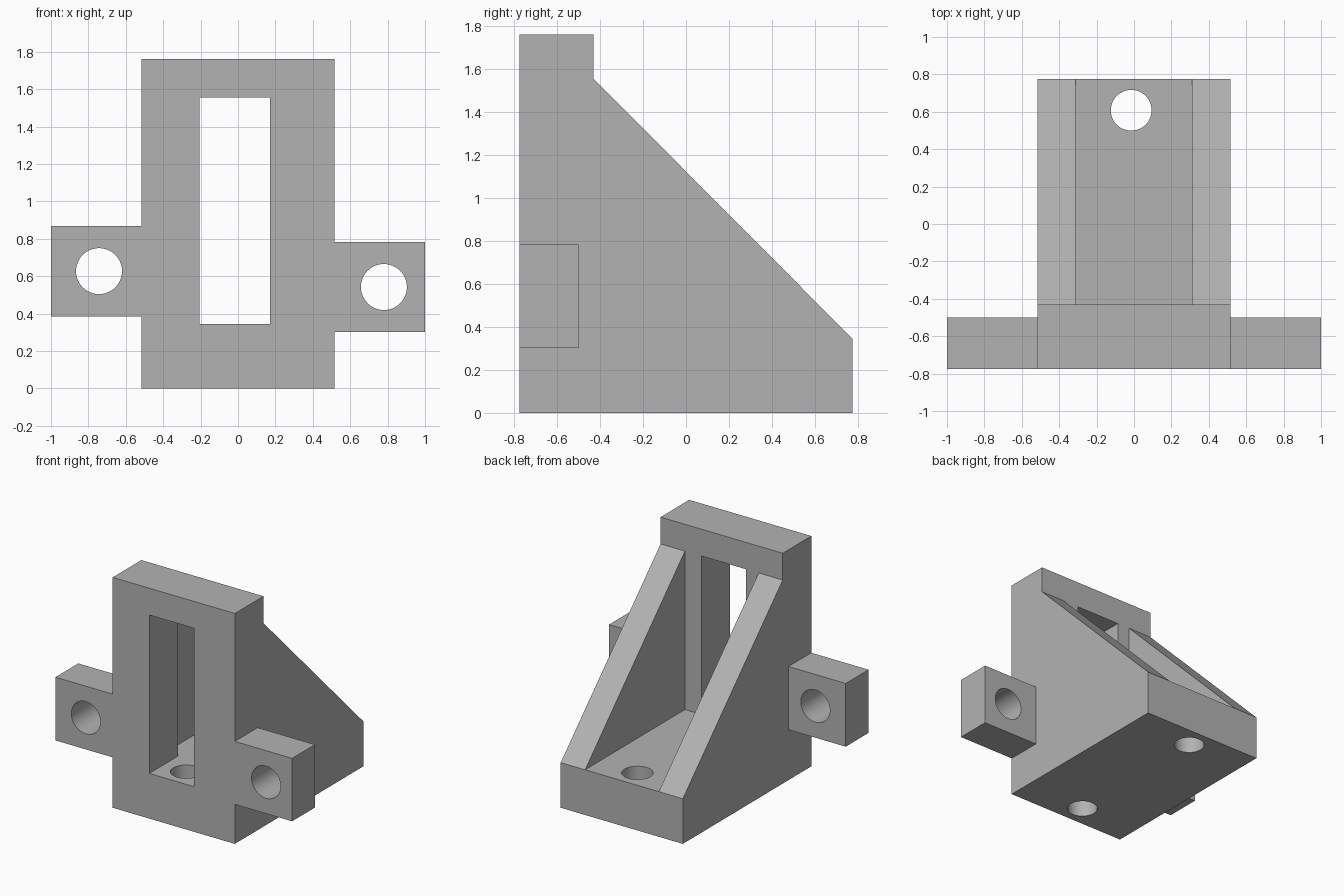
import bpy
import bmesh
from mathutils import Matrix, Vector

cube = bpy.data.objects.get("Cube")
if cube:
    bpy.data.objects.remove(cube, do_unlink=True)

grey = bpy.data.materials.new("plain grey")
grey.use_nodes = True
colour = (0.45, 0.45, 0.45, 1)
grey.diffuse_color = colour
grey.node_tree.nodes["Principled BSDF"].inputs["Base Color"].default_value = colour


def finish(name, bm):
    bmesh.ops.recalc_face_normals(bm, faces=bm.faces)
    mesh = bpy.data.meshes.new(name)
    bm.to_mesh(mesh)
    bm.free()
    mesh.materials.append(grey)
    obj = bpy.data.objects.new(name, mesh)
    bpy.context.collection.objects.link(obj)
    return obj


def box(name, low, high):
    low, high = Vector(low), Vector(high)
    bm = bmesh.new()
    bmesh.ops.create_cube(bm, size=1)
    bmesh.ops.scale(bm, vec=high - low, verts=bm.verts)
    bmesh.ops.translate(bm, vec=(low + high) / 2, verts=bm.verts)
    return finish(name, bm)


def drill(name, centre, radius, depth, axis):
    bm = bmesh.new()
    bmesh.ops.create_cone(bm, cap_ends=True, segments=48, radius1=radius,
                          radius2=radius, depth=depth)
    turn = Vector((0, 0, 1)).rotation_difference(Vector(axis)).to_matrix().to_4x4()
    bmesh.ops.transform(bm, matrix=Matrix.Translation(centre) @ turn, verts=bm.verts)
    return finish(name, bm)


def cut(target, cutters):
    bpy.context.view_layer.objects.active = target
    for cutter in cutters:
        mod = target.modifiers.new(cutter.name, "BOOLEAN")
        mod.operation = "DIFFERENCE"
        mod.solver = "EXACT"
        mod.object = cutter
        bpy.ops.object.modifier_apply(modifier=mod.name)
        bpy.data.objects.remove(cutter, do_unlink=True)


def smooth_holes(obj):
    bpy.ops.object.select_all(action="DESELECT")
    obj.select_set(True)
    bpy.context.view_layer.objects.active = obj
    bpy.ops.object.shade_smooth_by_angle(angle=0.5)


half = 0.516
front, wall_back, back = -0.775, -0.43, 0.775
floor, shoulder, top = 0.345, 1.555, 1.76

# Bracket body: side profile extruded across the width
profile = [(front, 0), (back, 0), (back, floor), (wall_back, shoulder),
           (wall_back, top), (front, top)]
bm = bmesh.new()
face = bm.faces.new([bm.verts.new((-half, y, z)) for y, z in profile])
swept = bmesh.ops.extrude_face_region(bm, geom=[face])["geom"]
bmesh.ops.translate(bm, vec=(2 * half, 0, 0),
                    verts=[v for v in swept if isinstance(v, bmesh.types.BMVert)])
body = finish("bracket_body", bm)

# Channel between the ribs, window in the wall and bolt holes in the base
cut(body, [
    box("channel", (-0.313, wall_back, floor), (0.31, 1, 2)),
    box("window", (-0.207, -1, floor), (0.172, 0, shoulder)),
    drill("front_bolt", (-0.015, -0.605, 0.1), 0.109, 0.8, (0, 0, 1)),
    drill("back_bolt", (-0.015, 0.608, 0.1), 0.109, 0.8, (0, 0, 1)),
])
smooth_holes(body)

# Side lugs, each with a bolt hole from front to back
for name, x0, x1, z0, z1, hole_x, hole_z in (
        ("right_lug", -1, -half, 0.385, 0.868, -0.743, 0.627),
        ("left_lug", half, 1, 0.302, 0.783, 0.78, 0.542)):
    lug = box(name, (x0, front, z0), (x1, -0.5, z1))
    cut(lug, [drill("lug_hole", (hole_x, -0.64, hole_z), 0.123, 0.6, (0, 1, 0))])
    smooth_holes(lug)
